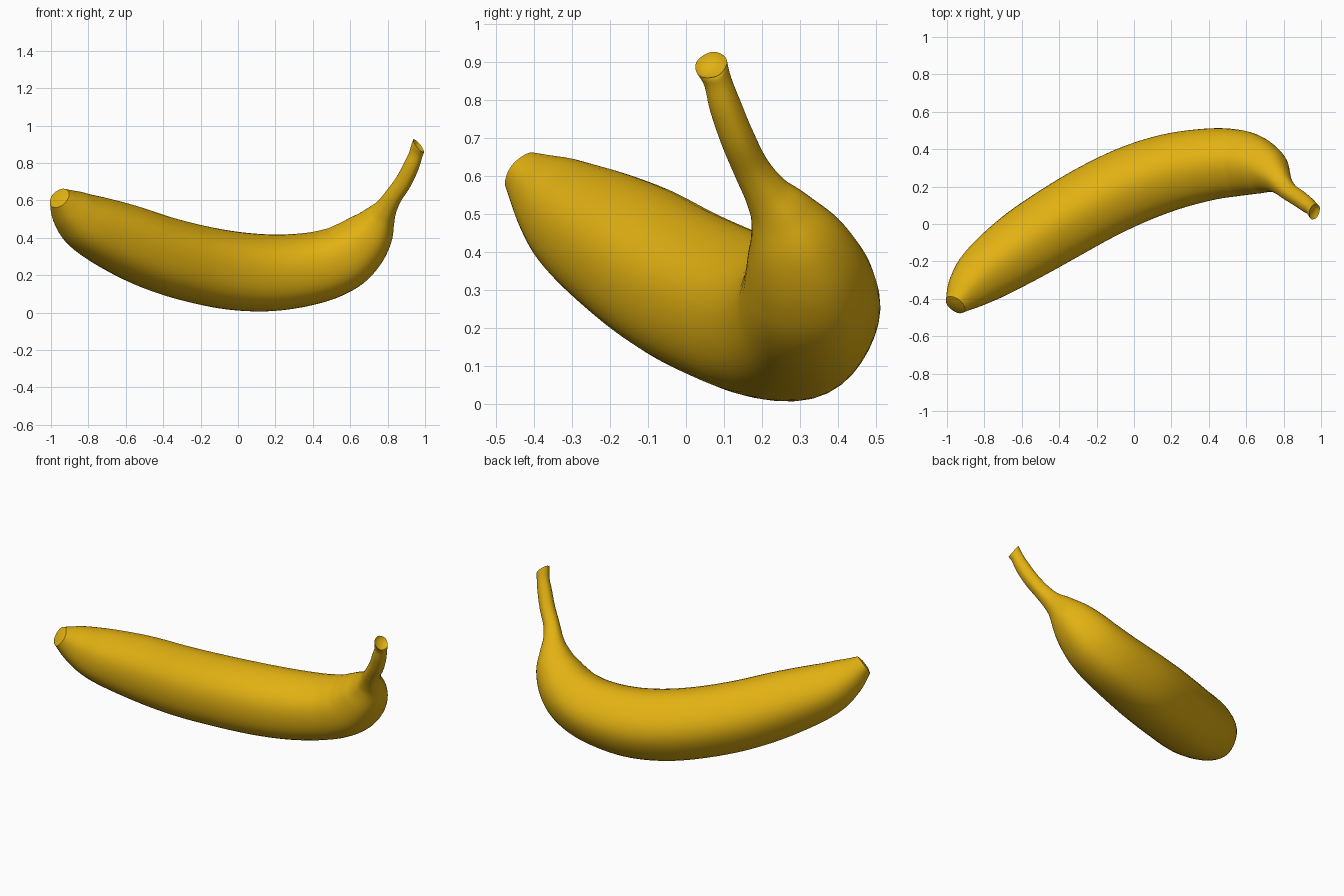
import bpy, bmesh, math
from mathutils import Vector

cube = bpy.data.objects.get("Cube")
if cube:
    bpy.data.objects.remove(cube, do_unlink=True)

peel = bpy.data.materials.new("ripe_yellow_peel")
peel.use_nodes = True
colour = (0.76, 0.44, 0.006, 1)
peel.diffuse_color = colour
bsdf = peel.node_tree.nodes["Principled BSDF"]
bsdf.inputs["Base Color"].default_value = colour
bsdf.inputs["Roughness"].default_value = 0.6

# Centre line from blossom tip to stem end: x, y, z, radius
SPINE = [
    (-.955, -.432, .612, .06), (-.89, -.352, .545, .117), (-.79, -.26, .472, .16),
    (-.6, -.125, .388, .192), (-.4, .0, .31, .204), (-.2, .115, .255, .208),
    (0, .21, .22, .209), (.2, .278, .212, .204), (.4, .317, .236, .192),
    (.54, .325, .282, .18), (.63, .315, .345, .163), (.705, .288, .425, .131),
    (.755, .25, .5, .088), (.79, .212, .555, .06), (.83, .172, .62, .048),
    (.885, .135, .7, .045), (.927, .103, .785, .042), (.952, .083, .85, .037),
    (.965, .066, .893, .043),
]
SIDES, STEPS = 40, 6
STEM_CUT = Vector((.75, -.25, .6)).normalized()


def spline(points, steps):
    """Catmull-Rom interpolation of 4D points."""
    p = [Vector(q) for q in points]
    p = [2 * p[0] - p[1]] + p + [2 * p[-1] - p[-2]]
    out = []
    for i in range(1, len(p) - 2):
        a, b, c, d = p[i - 1:i + 3]
        for s in range(steps):
            t = s / steps
            out.append(.5 * (2 * b + (c - a) * t + (2 * a - 5 * b + 4 * c - d) * t * t
                             + (3 * b - a - 3 * c + d) * t ** 3))
    return out + [p[-2]]


def build_banana():
    path = spline(SPINE, STEPS)
    last = len(path) - 1
    bm = bmesh.new()
    rings, side, old = [], Vector((0, 0, 1)), None
    for i, p in enumerate(path):
        normal = (path[min(i + 1, last)] - path[max(i - 1, 0)]).to_3d().normalized()
        # The stem end is cut at a slant
        blend = max(0, 1 - (last - i) / STEPS)
        normal = normal.lerp(STEM_CUT, blend).normalized()
        if old:
            side = old.rotation_difference(normal) @ side
        side = (side - normal * side.dot(normal)).normalized()
        other = normal.cross(side)
        old = normal
        ring = []
        for k in range(SIDES):
            a = math.tau * k / SIDES
            r = p.w * (1 + .015 * math.cos(5 * a))
            ring.append(bm.verts.new(p.to_3d() + r * (math.cos(a) * side + math.sin(a) * other)))
        rings.append(ring)
    for r0, r1 in zip(rings, rings[1:]):
        for k in range(SIDES):
            n = (k + 1) % SIDES
            bm.faces.new((r0[k], r0[n], r1[n], r1[k]))
    tip = bm.faces.new(rings[0][::-1])
    stem = bm.faces.new(rings[-1])
    bm.normal_update()
    # Slightly domed blossom tip, hollow stem end
    for cap, size, depth in ((tip, .035, .008), (stem, .016, -.014)):
        bmesh.ops.inset_region(bm, faces=[cap], thickness=size, depth=depth)
    bmesh.ops.recalc_face_normals(bm, faces=bm.faces)
    mesh = bpy.data.meshes.new("banana")
    bm.to_mesh(mesh)
    bm.free()
    mesh.materials.append(peel)
    obj = bpy.data.objects.new("banana", mesh)
    bpy.context.collection.objects.link(obj)
    return obj


banana = build_banana()
bpy.context.view_layer.objects.active = banana
banana.select_set(True)
bpy.ops.object.shade_smooth_by_angle(angle=math.radians(50))
